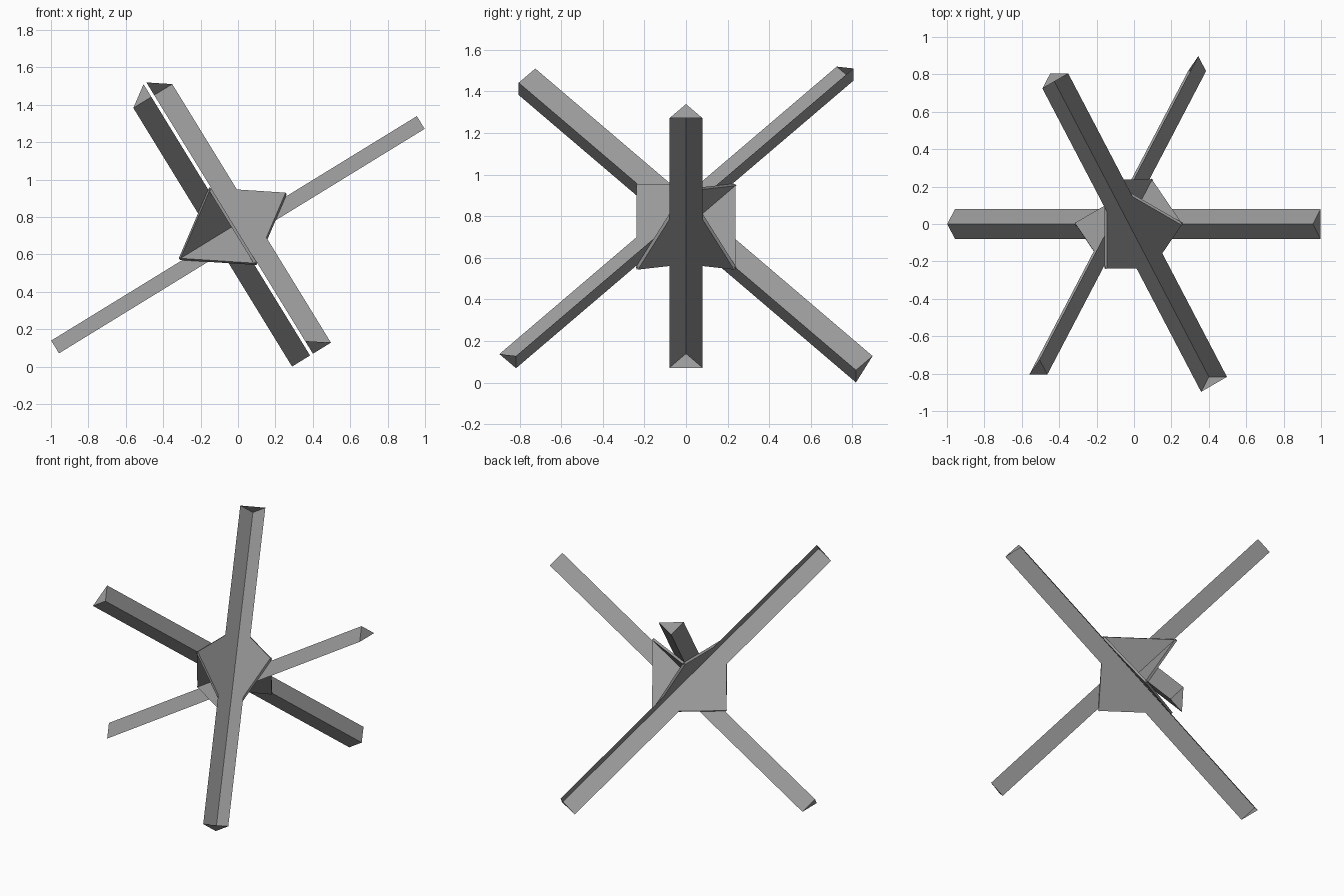
import bpy, bmesh, math
from mathutils import Vector

if "Cube" in bpy.data.objects:
    bpy.data.objects.remove(bpy.data.objects["Cube"])

# Three mutually perpendicular beam axes and the centre where they cross
tilt = math.atan2(0.523, 0.852)
A = Vector((math.cos(tilt), 0, math.sin(tilt)))
down = Vector((math.sin(tilt), 0, -math.cos(tilt)))
side = Vector((0, 1, 0))
B = (down - side).normalized()
C = (down + side).normalized()
CENTRE = Vector((-0.028, 0, 0.75))

HALF = 1.147     # half beam length
LEG = 0.113      # angle-iron leg width
GAP = 0.009      # half of the gap between beams
THICK = 0.008    # half plate thickness
PLATE = 0.335    # half diagonal of the gusset plates

steel = bpy.data.materials.new("dark_steel")
steel.diffuse_color = (0.32, 0.32, 0.32, 1)
steel.use_nodes = True
steel.node_tree.nodes["Principled BSDF"].inputs["Base Color"].default_value = steel.diffuse_color


def add_object(name, bm):
    bmesh.ops.recalc_face_normals(bm, faces=bm.faces)
    mesh = bpy.data.meshes.new(name)
    bm.to_mesh(mesh)
    bm.free()
    mesh.materials.append(steel)
    obj = bpy.data.objects.new(name, mesh)
    bpy.context.collection.objects.link(obj)
    return obj


def angle_beam(name, axis, u, v):
    """Right-angle beam: legs run along u and v, open side, closed ends."""
    bm = bmesh.new()
    ridge = CENTRE + (u + v) * GAP
    lo, hi = [[bm.verts.new(ridge + axis * t + off)
               for off in (u * LEG, Vector(), v * LEG)] for t in (-HALF, HALF)]
    for i in range(2):
        bm.faces.new((lo[i], lo[i + 1], hi[i + 1], hi[i]))
    bm.faces.new(lo[::-1])
    bm.faces.new(hi)
    return add_object(name, bm)


def gusset_plate(name, u, v):
    """Thin diamond plate on axes u and v; the u-v quarter is left open for the beam."""
    bm = bmesh.new()
    n = u.cross(v).normalized()
    outline = [CENTRE + d * PLATE for d in (v, -u, -v, u)] + [CENTRE + (u + v) * 0.0]
    face = bm.faces.new([bm.verts.new(p - n * THICK) for p in outline])
    ext = bmesh.ops.extrude_face_region(bm, geom=[face], use_keep_orig=True)
    top = [g for g in ext["geom"] if isinstance(g, bmesh.types.BMVert)]
    bmesh.ops.translate(bm, verts=top, vec=n * THICK * 2)
    return add_object(name, bm)


# Each beam fits in the open quarter of the plate that it crosses
for name, axis, u, v in (("cross", A, B, C),
                         ("front", B, A, -C),
                         ("back", C, -A, -B)):
    angle_beam(name + "_beam", axis, u, v)
    gusset_plate(name + "_gusset", u, v)
